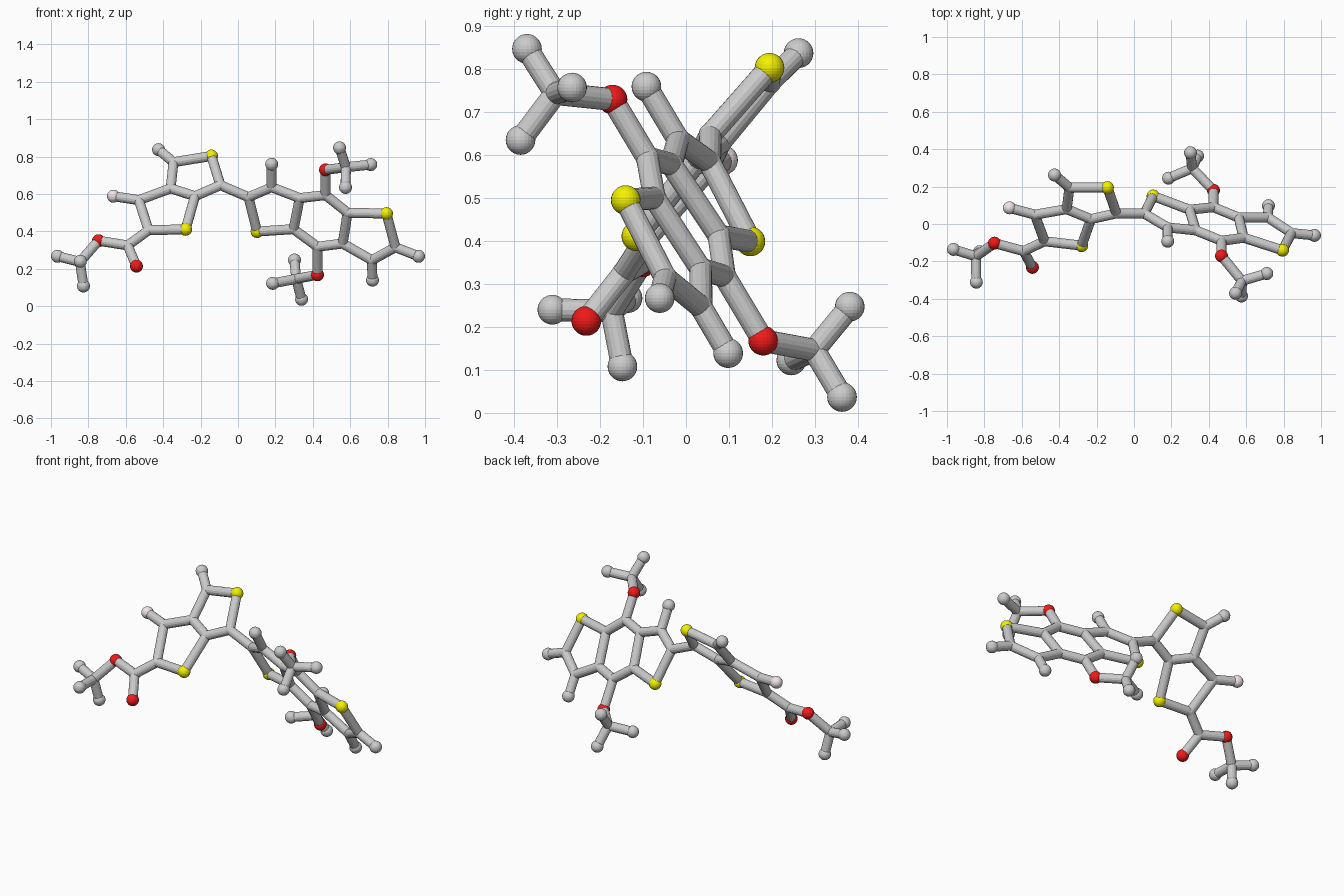
import bpy
from mathutils import Vector

if "Cube" in bpy.data.objects:
    bpy.data.objects.remove(bpy.data.objects["Cube"])

BALL, ROD, SIDES = 0.0345, 0.0265, 16


def material(name, rgb):
    m = bpy.data.materials.new(name)
    m.diffuse_color = (*rgb, 1)
    m.use_nodes = True
    m.node_tree.nodes["Principled BSDF"].inputs["Base Color"].default_value = m.diffuse_color
    return m


YELLOW = material("yellow", (0.9, 0.88, 0.0))
RED = material("red", (0.88, 0.01, 0.01))
PINK = material("pale_pink", (0.9, 0.78, 0.8))


def ball(name, p, r, mat=None):
    bpy.ops.mesh.primitive_uv_sphere_add(segments=24, ring_count=14, radius=r, location=p)
    o = bpy.context.object
    o.name = name
    if mat:
        o.data.materials.append(mat)


def rod(name, a, b):
    a, b = Vector(a), Vector(b)
    d = b - a
    bpy.ops.mesh.primitive_cylinder_add(vertices=SIDES, radius=ROD, depth=d.length,
                                        location=(a + b) / 2)
    o = bpy.context.object
    o.name = name
    o.rotation_mode = 'QUATERNION'
    o.rotation_quaternion = d.to_track_quat('Z', 'Y')


# each flat unit lies in a tilted plane, so depth follows from x and z
def left_plane(x, z):
    return Vector((x, -0.499 - 0.138 * x + 0.839 * z, z))


def right_plane(x, z):
    return Vector((x, 0.423 - 0.336 * x - 0.599 * z, z))


atoms = {}
for plane, pts in (
    (left_plane, {
        "fluorine": (-.666, .588), "l1": (-.53, .567), "l2": (-.478, .406),
        "sulfur_l1": (-.28, .411), "l3": (-.23, .588), "l4": (-.36, .63),
        "link_l": (-.094, .647), "sulfur_l2": (-.142, .803), "l5": (-.345, .77),
        "tip_l": (-.425, .837), "acid": (-.59, .325), "oxygen_tip": (-.543, .214),
        "oxygen_l": (-.746, .35)}),
    (right_plane, {
        "link_r": (.056, .583), "sulfur_r1": (.102, .399), "r1": (.297, .412),
        "r2": (.33, .578), "r3": (.18, .636), "tip_r1": (.18, .759),
        "r4": (.468, .594), "oxygen_r1": (.468, .729), "r5": (.586, .5),
        "r6": (.56, .335), "r7": (.425, .318), "oxygen_r2": (.425, .168),
        "sulfur_r2": (.794, .495), "r8": (.842, .315), "tip_r2": (.965, .267),
        "r9": (.716, .246), "tip_r3": (.719, .139)}),
):
    for n, (x, z) in pts.items():
        atoms[n] = plane(x, z)
atoms["oxygen_tip"].y = -.232

# rings and chains, as paths of atoms
paths = [
    "l1 l2 sulfur_l1 l3 l4 l1 fluorine", "l3 link_l sulfur_l2 l5 l4", "l5 tip_l",
    "l2 acid oxygen_tip", "acid oxygen_l", "link_l link_r",
    "link_r sulfur_r1 r1 r2 r3 link_r", "r3 tip_r1", "r2 r4 r5 r6 r7 r1",
    "r4 oxygen_r1", "r7 oxygen_r2", "r5 sulfur_r2 r8 r9 r6", "r8 tip_r2", "r9 tip_r3",
]

# three-armed end groups: oxygen, hub, arms
groups = {
    "oxygen_l": ((-.845, -.173, .237),
                 [(-.965, -.136, .267), (-.843, -.311, .24), (-.826, -.148, .108)]),
    "oxygen_r1": ((.577, -.304, .743),
                  [(.543, -.37, .847), (.575, -.385, .635), (.71, -.265, .757)]),
    "oxygen_r2": ((.311, .298, .146),
                  [(.302, .381, .247), (.34, .363, .037), (.185, .245, .122)]),
}
for ox, (hub, arms) in groups.items():
    h = "hub_" + ox
    atoms[h] = Vector(hub)
    paths.append(f"{ox} {h}")
    for i, p in enumerate(arms):
        t = f"tip_{ox}_{i}"
        atoms[t] = Vector(p)
        paths.append(f"{h} {t}")

for path in paths:
    names = path.split()
    for a, b in zip(names, names[1:]):
        rod(f"bond_{a}_{b}", atoms[a], atoms[b])

for n, p in atoms.items():
    if n.startswith("sulfur"):
        ball(n, p, BALL, YELLOW)
    elif n.startswith("oxygen"):
        ball(n, p, BALL, RED)
    elif n == "fluorine":
        ball(n, p, BALL, PINK)
    elif n.startswith("tip"):
        ball(n, p, BALL)
    else:
        ball("joint_" + n, p, ROD * 1.04)
